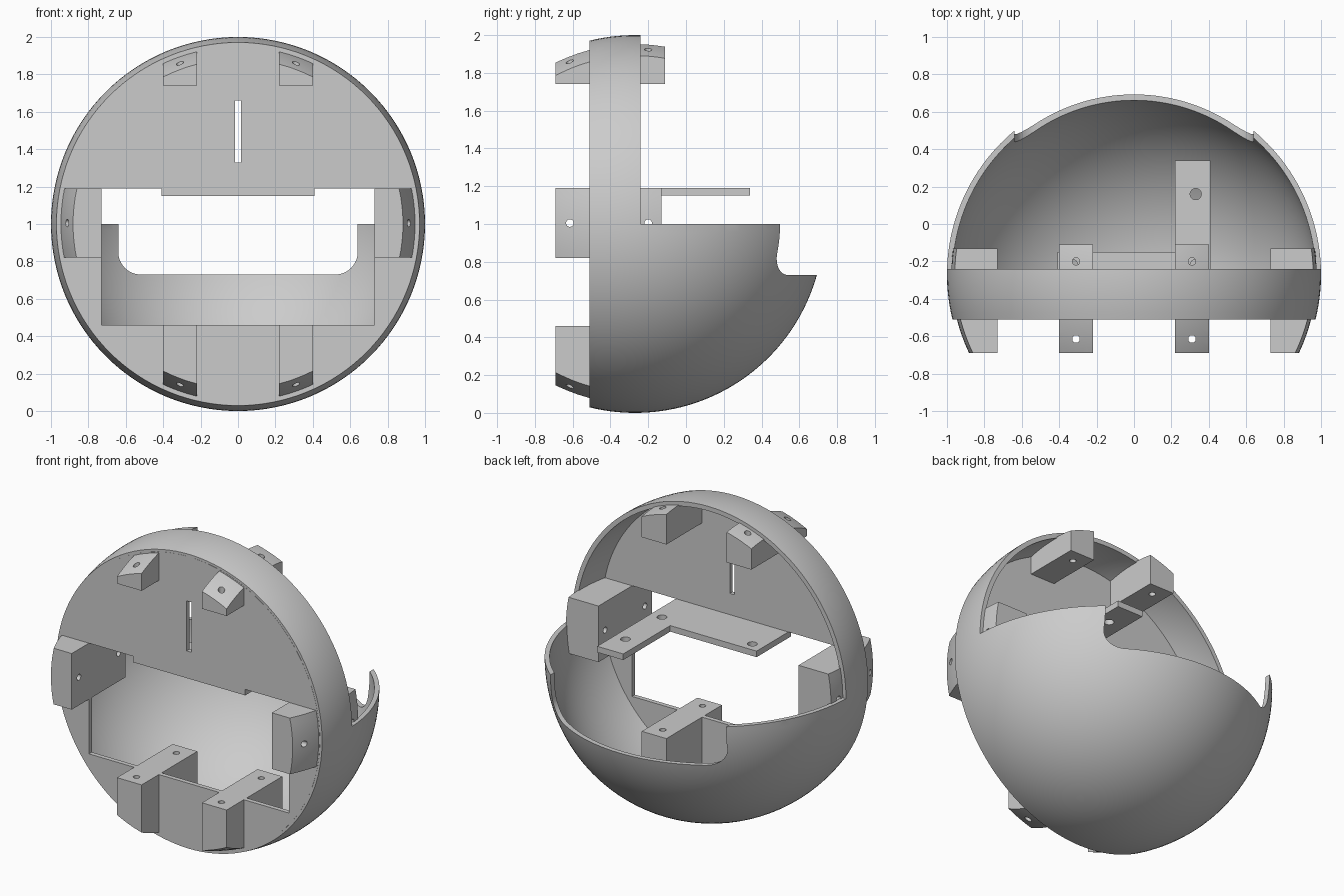
import bpy, bmesh, math
from mathutils import Matrix, Vector

if "Cube" in bpy.data.objects:
    bpy.data.objects.remove(bpy.data.objects["Cube"])

CENTRE = Vector((0, -0.27, 1))
FRONT, RING_BACK = -0.51, -0.24

grey = bpy.data.materials.new("plain grey")
grey.use_nodes = True
colour = (0.6, 0.6, 0.6, 1)
grey.diffuse_color = colour
grey.node_tree.nodes["Principled BSDF"].inputs["Base Color"].default_value = colour


def add_object(name, bm):
    bmesh.ops.recalc_face_normals(bm, faces=bm.faces)
    mesh = bpy.data.meshes.new(name)
    bm.to_mesh(mesh)
    bm.free()
    mesh.materials.append(grey)
    obj = bpy.data.objects.new(name, mesh)
    bpy.context.collection.objects.link(obj)
    return obj


def box(name, x, y, z):
    bm = bmesh.new()
    bmesh.ops.create_cube(bm, size=1)
    for v in bm.verts:
        v.co = [r[0] if c < 0 else r[1] for c, r in zip(v.co, (x, y, z))]
    return add_object(name, bm)


def cylinder(name, centre, radius, depth, axis, sides=24):
    bm = bmesh.new()
    turn = Vector((0, 0, 1)).rotation_difference(Vector(axis)).to_matrix().to_4x4()
    bmesh.ops.create_cone(bm, cap_ends=True, segments=sides, radius1=radius, radius2=radius,
                          depth=depth, matrix=Matrix.Translation(centre) @ turn)
    return add_object(name, bm)


def ball(radius):
    bm = bmesh.new()
    bmesh.ops.create_uvsphere(bm, u_segments=128, v_segments=64, radius=radius,
                              matrix=Matrix.Translation(CENTRE))
    return add_object("ball_cutter", bm)


def cut(obj, cutter, operation="DIFFERENCE"):
    # Apply a boolean, then discard the cutter
    cutter.hide_render = True
    mod = obj.modifiers.new("cut", "BOOLEAN")
    mod.operation, mod.object, mod.solver = operation, cutter, "EXACT"
    bpy.context.view_layer.objects.active = obj
    bpy.ops.object.modifier_apply(modifier=mod.name)
    bpy.data.objects.remove(cutter)


def smooth(obj):
    bpy.ops.object.select_all(action="DESELECT")
    obj.select_set(True)
    bpy.context.view_layer.objects.active = obj
    bpy.ops.object.shade_smooth_by_angle(angle=math.radians(25))


# Spherical shell, open at the front, revolved about the y axis
bm = bmesh.new()
profile = []
steps = 48
for radius, backwards in ((1.0, False), (0.97, True)):
    start = math.acos((FRONT - CENTRE.y) / radius)
    arc = [start * (1 - i / steps) for i in range(steps + 1)]
    for a in reversed(arc) if backwards else arc:
        profile.append(bm.verts.new(CENTRE + radius * Vector((math.sin(a), math.cos(a), 0))))
edges = [bm.edges.new(p) for p in zip(profile, profile[1:]) if p[0].co.x > 1e-6 or p[1].co.x > 1e-6]
edges.append(bm.edges.new((profile[-1], profile[0])))
bmesh.ops.spin(bm, geom=profile + edges, cent=CENTRE, axis=(0, 1, 0),
               angle=math.tau, steps=128, use_duplicate=False)
bmesh.ops.remove_doubles(bm, verts=bm.verts, dist=1e-5)
shell = add_object("shell", bm)

# Upper back removed, leaving a ring above the equator
cut(shell, box("upper_cutter", (-2, 2), (RING_BACK, 2), (1, 3)))

# Round-cornered notch in the back rim
bm = bmesh.new()
half, low, r = 0.64, 0.73, 0.12
outline = [(half, 1.3)]
outline += [(half - r + r * math.cos(a), low + r - r * math.sin(a))
            for a in (math.pi / 2 * i / 12 for i in range(13))]
outline += [(-x, z) for x, z in reversed(outline)]
face = bm.faces.new([bm.verts.new((x, 0.1, z)) for x, z in outline])
grown = bmesh.ops.extrude_face_region(bm, geom=[face])["geom"]
bmesh.ops.translate(bm, vec=(0, 1, 0), verts=[g for g in grown if isinstance(g, bmesh.types.BMVert)])
cut(shell, add_object("notch_cutter", bm))
smooth(shell)

# Front plate with a large window and a narrow slot
plate = cylinder("front_plate", (0, FRONT + 0.014, 1), 0.955, 0.03, (0, 1, 0), 128)
cut(plate, box("window_cutter", (-0.73, 0.73), (-1, 0), (0.46, 1.19)))
cut(plate, box("slot_cutter", (-0.017, 0.017), (-1, 0), (1.33, 1.66)))
smooth(plate)

# L-shaped shelf with three screw holes
shelf = box("shelf", (-0.41, 0.41), (FRONT, -0.15), (1.15, 1.19))
cut(shelf, box("shelf_arm", (0.22, 0.41), (-0.3, 0.34), (1.15, 1.19)), "UNION")
for x, y in ((0.33, 0.16), (0.33, -0.22), (-0.33, -0.22)):
    cut(shelf, cylinder("hole_cutter", (x, y, 1.17), 0.03, 0.2, (0, 0, 1)))
smooth(shelf)


def mount(name, x, y, z, axis):
    # Block trimmed to the sphere, with a front and a rear screw hole
    block = box(name, x, y, z)
    cut(block, ball(0.977), "INTERSECT")
    for hole_y in (-0.615, -0.2):
        middle = (sum(x) / 2, hole_y, sum(z) / 2)
        cut(block, cylinder("hole_cutter", middle, 0.02, 2, axis))
    smooth(block)


for side, s in (("left", 1), ("right", -1)):
    across = sorted((s * 0.22, s * 0.40))
    mount(side + "_top_mount", across, (-0.69, -0.11), (1.74, 2.2), (0, 0, 1))
    mount(side + "_bottom_mount", across, (-0.69, -0.11), (-0.2, 0.46), (0, 0, 1))
    mount(side + "_side_mount", sorted((s * 0.73, s * 1.2)), (-0.69, -0.13), (0.82, 1.19), (1, 0, 0))
